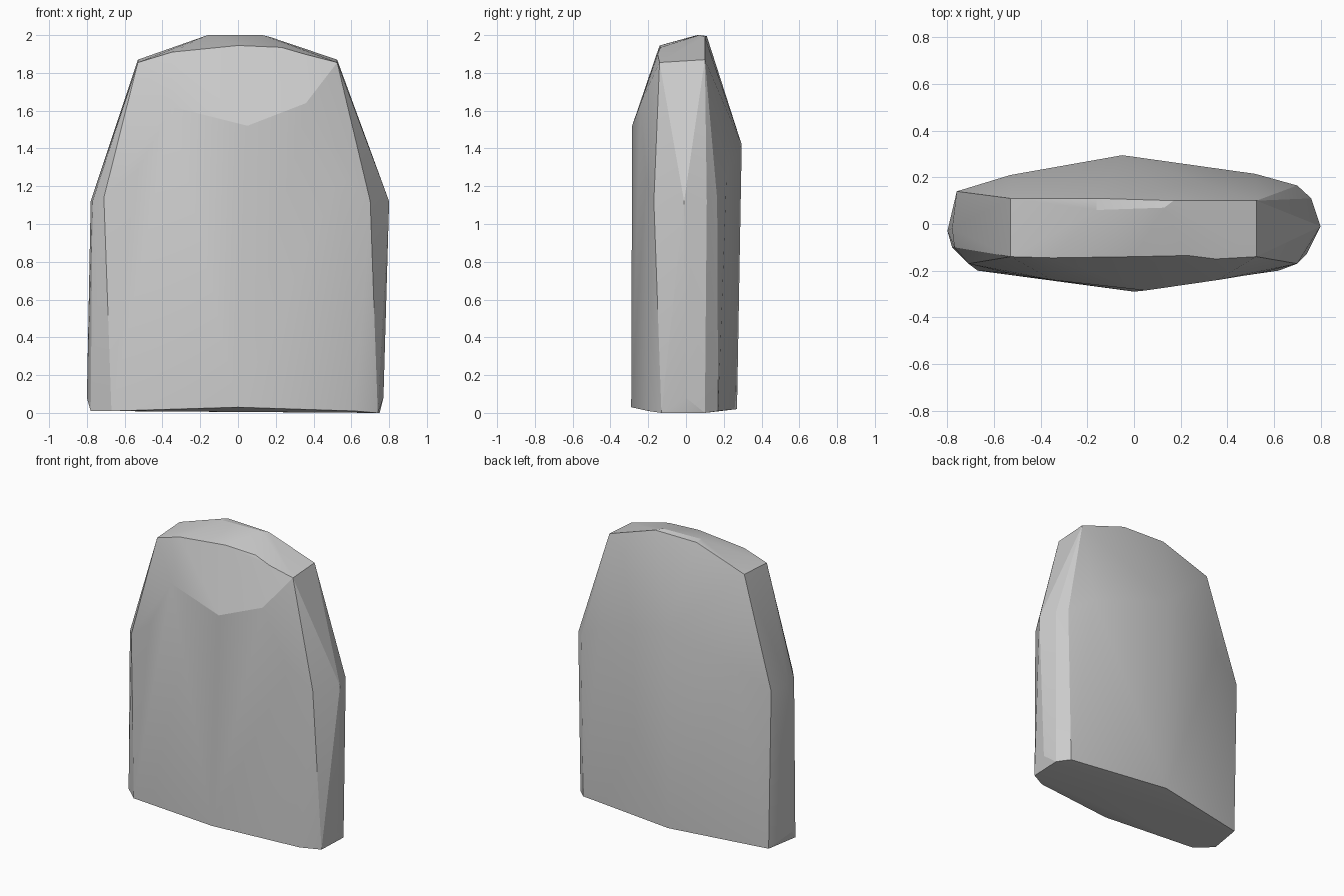
import bpy
import bmesh
import math

default_cube = bpy.data.objects.get("Cube")
if default_cube:
    bpy.data.objects.remove(default_cube, do_unlink=True)


def make_material(name, colour):
    material = bpy.data.materials.new(name)
    material.use_nodes = True
    material.diffuse_color = colour
    shader = material.node_tree.nodes["Principled BSDF"]
    shader.inputs["Base Color"].default_value = colour
    return material


def make_chiselled_stone(name, rings, material):
    """Wrap a convex faceted skin around rings of corner points."""
    bm = bmesh.new()
    for ring in rings:
        for corner in ring:
            bm.verts.new(corner)
    hull = bmesh.ops.convex_hull(bm, input=bm.verts[:])
    loose = [v for v in bm.verts if not v.link_faces]
    bmesh.ops.delete(bm, geom=loose, context="VERTS")
    # Merge the nearly flat triangles into broad facets
    bmesh.ops.dissolve_limit(bm, angle_limit=math.radians(2),
                             verts=bm.verts[:], edges=bm.edges[:])
    bmesh.ops.recalc_face_normals(bm, faces=bm.faces[:])
    mesh = bpy.data.meshes.new(name)
    bm.to_mesh(mesh)
    bm.free()
    mesh.materials.append(material)
    stone = bpy.data.objects.new(name, mesh)
    bpy.context.collection.objects.link(stone)
    return stone


# Underside outline, counter-clockwise from the front right corner
base = [(-.67, -.2, .01), (0, -.29, .03), (.62, -.2, .01), (.74, -.13, 0),
        (.75, .1, 0), (.68, .17, .01), (-.05, .27, .02), (-.74, .14, .01),
        (-.78, -.1, .01)]
# Worn lower side corners
foot = [(-.8, -.03, .08), (.77, 0, .08)]
# Shoulder line where the sides start to lean in
shoulder = [(-.78, -.02, 1.12), (-.77, -.1, 1.12), (-.71, -.17, 1.14),
            (.7, -.17, 1.12), (.8, -.01, 1.12), (.76, .11, 1.12),
            (.7, .165, 1.13), (-.76, .14, 1.12)]
# Break line around the front and back faces
brow = [(-.54, -.21, 1.27), (-.35, -.24, 1.62), (.05, -.285, 1.52),
        (.36, -.24, 1.64), (.54, -.21, 1.25), (.52, .215, 1.26),
        (-.05, .295, 1.42), (-.53, .21, 1.26)]
# Sloping cap and flat crown
cap = [(-.53, -.14, 1.855), (-.35, -.145, 1.91), (0, -.14, 1.945),
       (.23, -.135, 1.935), (.35, -.15, 1.9), (.525, -.14, 1.855),
       (.525, .1, 1.87), (-.53, .11, 1.87)]
crown = [(-.16, .06, 2), (.13, .07, 2), (.17, .1, 1.99), (-.16, .11, 1.995)]

stone_grey = make_material("stone grey", (.6, .6, .6, 1))
standing_stone = make_chiselled_stone(
    "standing_stone", [base, foot, shoulder, brow, cap, crown], stone_grey)

# Soft shading inside facets, crisp along the chiselled breaks
bpy.ops.object.select_all(action="DESELECT")
standing_stone.select_set(True)
bpy.context.view_layer.objects.active = standing_stone
bpy.ops.object.shade_smooth_by_angle(angle=math.radians(18))
